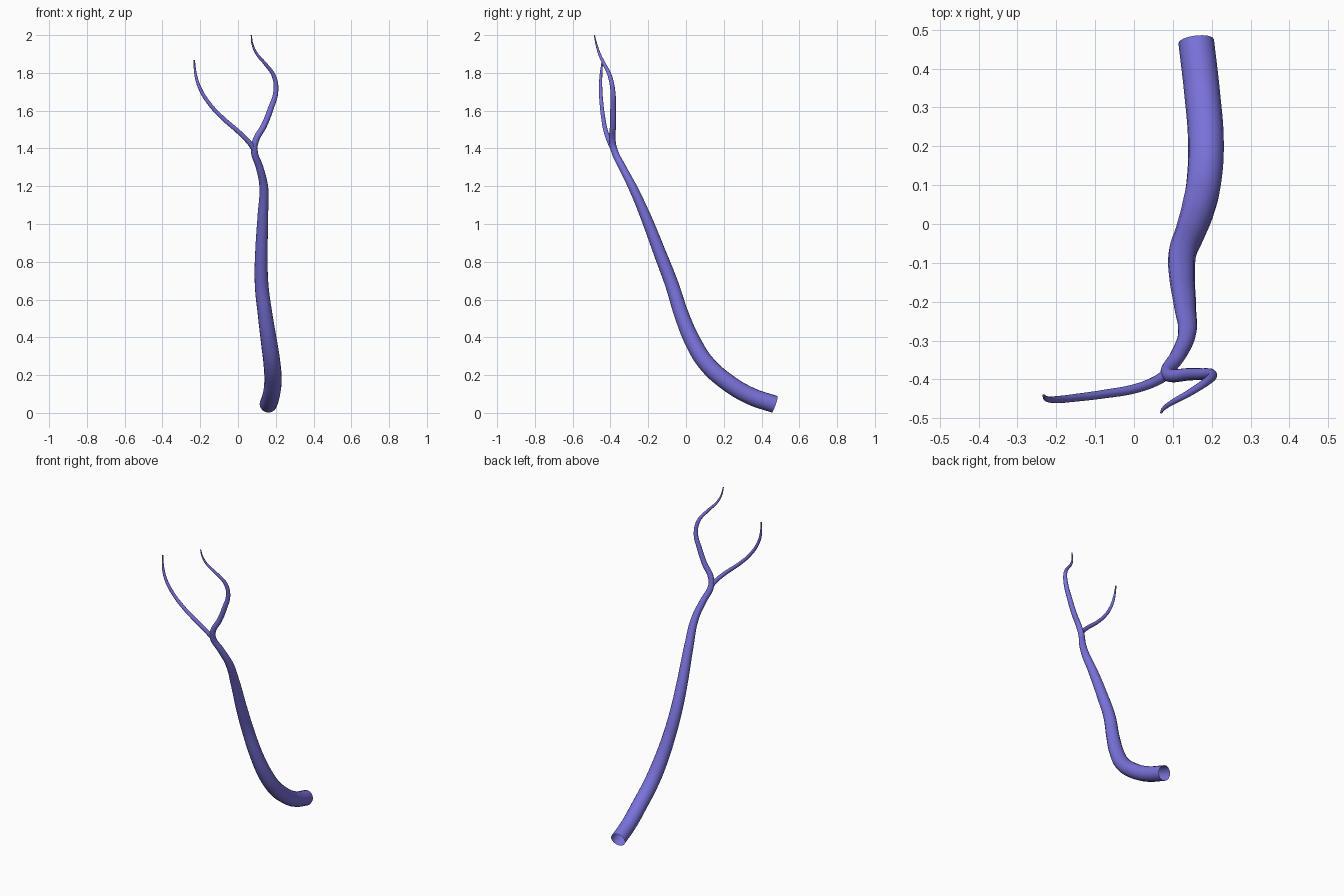
import bpy

mat = bpy.data.materials.new("bark_violet")
mat.diffuse_color = (0.19, 0.17, 0.70, 1)


def tube(name, pts):
    """Smooth tapering open tube through (x, y, z, radius) points."""
    cu = bpy.data.curves.new(name, 'CURVE')
    cu.dimensions = '3D'
    cu.bevel_depth = 1.0
    cu.bevel_resolution = 6
    cu.resolution_u = 8
    sp = cu.splines.new('BEZIER')
    sp.radius_interpolation = 'CARDINAL'
    sp.bezier_points.add(len(pts) - 1)
    for bp, (x, y, z, r) in zip(sp.bezier_points, pts):
        bp.co = (x, y, z)
        bp.radius = r
        bp.handle_left_type = bp.handle_right_type = 'AUTO'
    ob = bpy.data.objects.new(name, cu)
    bpy.context.collection.objects.link(ob)
    bpy.ops.object.select_all(action='DESELECT')
    ob.select_set(True)
    bpy.context.view_layer.objects.active = ob
    bpy.ops.object.convert(target='MESH')
    ob = bpy.context.object
    ob.data.materials.clear()
    ob.data.materials.append(mat)
    bpy.ops.object.shade_smooth()
    return ob


# Main stem, continuing into the right-hand branch
tube("stem", [
    (0.160, 0.470, 0.045, 0.046),
    (0.175, 0.340, 0.090, 0.046),
    (0.185, 0.215, 0.165, 0.046),
    (0.180, 0.110, 0.260, 0.045),
    (0.165, 0.040, 0.370, 0.043),
    (0.145, -0.020, 0.510, 0.039),
    (0.125, -0.075, 0.680, 0.036),
    (0.124, -0.140, 0.850, 0.033),
    (0.132, -0.218, 1.050, 0.028),
    (0.136, -0.285, 1.200, 0.023),
    (0.114, -0.337, 1.300, 0.020),
    (0.086, -0.380, 1.390, 0.018),
    (0.095, -0.390, 1.445, 0.017),
    (0.137, -0.387, 1.520, 0.016),
    (0.173, -0.386, 1.610, 0.015),
    (0.200, -0.387, 1.700, 0.013),
    (0.191, -0.402, 1.780, 0.011),
    (0.145, -0.433, 1.847, 0.009),
    (0.100, -0.458, 1.900, 0.007),
    (0.077, -0.474, 1.950, 0.005),
    (0.070, -0.485, 2.000, 0.003),
])

# Thin left-hand branch
tube("left_branch", [
    (0.085, -0.385, 1.395, 0.014),
    (0.060, -0.402, 1.430, 0.013),
    (0.005, -0.423, 1.486, 0.012),
    (-0.080, -0.438, 1.560, 0.011),
    (-0.150, -0.447, 1.635, 0.010),
    (-0.200, -0.452, 1.715, 0.009),
    (-0.224, -0.450, 1.790, 0.007),
    (-0.232, -0.442, 1.868, 0.004),
])
